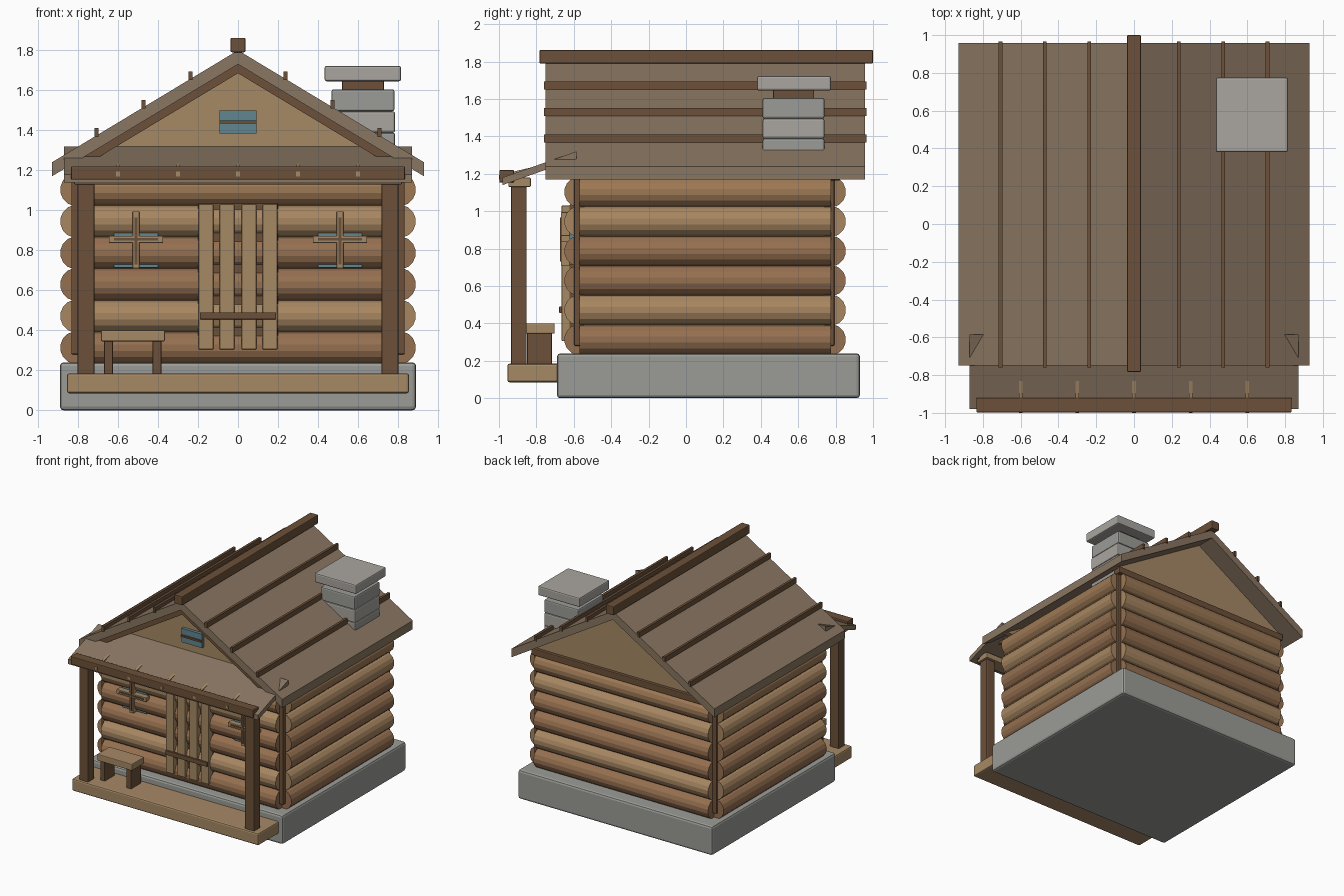
import bpy, math


def material(name, r, g, b):
    m = bpy.data.materials.new(name)
    m.diffuse_color = (r, g, b, 1)
    return m


DARK = material("dark_wood", 0.15, 0.08, 0.04)
LIGHT = material("light_wood", 0.38, 0.25, 0.13)
LOGS = [material("log_a", 0.30, 0.16, 0.08), material("log_b", 0.39, 0.24, 0.12),
        material("log_c", 0.34, 0.19, 0.09)]
ROOF = material("roof_wood", 0.25, 0.18, 0.12)
STONE = material("stone", 0.33, 0.33, 0.31)
CAP = material("cap_stone", 0.40, 0.38, 0.35)
GLASS = material("glass", 0.12, 0.24, 0.28)


def mesh(name, verts, faces, mat, bevel=0):
    me = bpy.data.meshes.new(name)
    me.from_pydata(verts, [], faces)
    me.materials.append(mat)
    ob = bpy.data.objects.new(name, me)
    bpy.context.collection.objects.link(ob)
    if bevel:
        mod = ob.modifiers.new("bevel", 'BEVEL')
        mod.width = bevel
        mod.segments = 2
    return ob


def prism(name, profile, place, a, b, mat, bevel=0):
    """Extrude a 2D profile from a to b; place maps (u, v, depth) to xyz."""
    n = len(profile)
    verts = [place(u, v, d) for d in (a, b) for u, v in profile]
    faces = [tuple(range(n))[::-1], tuple(range(n, 2 * n))]
    faces += [(i, (i + 1) % n, n + (i + 1) % n, n + i) for i in range(n)]
    ob = mesh(name, verts, faces, mat, bevel)
    import bmesh
    bm = bmesh.new()
    bm.from_mesh(ob.data)
    bmesh.ops.recalc_face_normals(bm, faces=bm.faces)
    bm.to_mesh(ob.data)
    bm.free()
    return ob


def along_y(u, v, d):
    return (u, d, v)


def along_x(u, v, d):
    return (d, u, v)


def box(name, x0, x1, y0, y1, z0, z1, mat, bevel=0.006):
    return prism(name, [(x0, z0), (x1, z0), (x1, z1), (x0, z1)], along_y, y0, y1, mat, bevel)


def circle(u, v, r, n=16):
    return [(u + r * math.cos(2 * math.pi * (i + .5) / n),
             v + r * math.sin(2 * math.pi * (i + .5) / n)) for i in range(n)]


# Foundation and porch deck
box("foundation", -0.89, 0.89, -0.69, 0.93, 0, 0.24, STONE, 0.018)
box("porch_deck", -0.855, 0.855, -0.955, -0.66, 0.085, 0.185, LIGHT, 0.012)

# Log walls around a dark core
box("wall_core", -0.76, 0.76, -0.53, 0.73, 0.2, 1.2, DARK, 0)
for i in range(6):
    z, mat = 0.313 + 0.158 * i, LOGS[(0, 1, 0, 0, 1, 2)[i]]
    for name, y in (("front_log", -0.568), ("back_log", 0.772)):
        prism(name, circle(y, z, 0.083), along_x, -0.8, 0.8, mat)
    for s in (-1, 1):
        prism("side_log", circle(s * 0.806, z, 0.083), along_y, -0.57, 0.775, mat)
for s in (-1, 1):
    for y in (-0.57, 0.765):
        box("corner_post", s * 0.805 - 0.028, s * 0.805 + 0.028, y - 0.028, y + 0.028,
            0.28, 1.18, DARK)
box("back_wall_plate", -0.84, 0.84, 0.75, 0.825, 1.165, 1.22, DARK)

# Gables
for name, y0, y1 in (("front_gable", -0.58, -0.53), ("back_gable", 0.75, 0.80)):
    prism(name, [(-0.86, 1.21), (0.86, 1.21), (0, 1.73)], along_y, y0, y1, LIGHT)
box("attic_window", -0.093, 0.093, -0.605, -0.575, 1.385, 1.5, GLASS, 0)
box("attic_window_bar", -0.093, 0.093, -0.618, -0.60, 1.435, 1.45, DARK, 0)

# Main roof, rakes, battens and ridge
for s in (-1, 1):
    prism("roof_slope", [(0, 1.73), (s * 0.93, 1.17), (s * 0.93, 1.24), (0, 1.80)],
          along_y, -0.75, 0.957, ROOF)
    prism("rake_board", [(0, 1.685), (s * 0.78, 1.215), (s * 0.78, 1.275), (0, 1.745)],
          along_y, -0.73, -0.68, DARK)
    for x in (0.237, 0.472, 0.707):
        z = 1.803 - 0.602 * x
        box("roof_batten", s * x - 0.01, s * x + 0.01, -0.76, 0.965, z - 0.01, z + 0.033, DARK, 0)
box("ridge_beam", -0.037, 0.037, -0.783, 1.0, 1.79, 1.862, DARK)

# Chimney
box("chimney_base", 0.475, 0.785, 0.41, 0.74, 1.22, 1.388, STONE, 0.01)
box("chimney_middle", 0.475, 0.785, 0.41, 0.74, 1.388, 1.495, CAP, 0.01)
box("chimney_top", 0.468, 0.782, 0.41, 0.74, 1.495, 1.605, STONE, 0.01)
box("chimney_neck", 0.52, 0.73, 0.465, 0.685, 1.6, 1.65, DARK)
box("chimney_cap", 0.433, 0.815, 0.38, 0.775, 1.645, 1.722, CAP, 0.01)

# Porch roof, beams and posts
prism("porch_roof", [(-0.98, 1.14), (-0.585, 1.28), (-0.585, 1.32), (-0.98, 1.18)],
      along_x, -0.87, 0.87, ROOF)
box("porch_fascia", -0.835, 0.835, -0.998, -0.92, 1.153, 1.22, DARK)
box("porch_header", -0.82, 0.82, -0.95, -0.83, 1.13, 1.18, LIGHT)
for x in (-0.6, -0.3, 0, 0.3, 0.6):
    prism("porch_rafter", [(-1.0, 1.17), (-0.6, 1.26), (-0.6, 1.286), (-1.0, 1.194)],
          along_x, x - 0.01, x + 0.01, LIGHT)
for s in (-1, 1):
    box("porch_post", s * 0.76 - 0.042, s * 0.76 + 0.042, -0.935, -0.852, 0.18, 1.135, DARK)

# Bench
box("bench_seat", -0.685, -0.365, -0.865, -0.702, 0.345, 0.4, LIGHT)
for x in (-0.647, -0.405):
    box("bench_leg", x - 0.022, x + 0.022, -0.85, -0.717, 0.18, 0.35, DARK)

# Plank door
box("door_backing", -0.2, 0.2, -0.625, -0.59, 0.3, 1.035, DARK)
for x in (-0.16, -0.055, 0.055, 0.16):
    box("door_plank", x - 0.037, x + 0.037, -0.665, -0.62, 0.305, 1.03, LIGHT, 0.004)
box("door_brace", -0.19, 0.19, -0.678, -0.66, 0.455, 0.49, DARK, 0.003)

# Windows with cross bars
for s in (-1, 1):
    x = s * 0.51
    box("window_glass", x - 0.11, x + 0.11, -0.625, -0.59, 0.715, 0.897, GLASS, 0)
    box("window_upright", x - 0.017, x + 0.017, -0.668, -0.62, 0.71, 0.995, LIGHT, 0.003)
    box("window_crossbar", x - 0.135, x + 0.135, -0.668, -0.62, 0.837, 0.872, LIGHT, 0.003)
    box("window_mullion", x - 0.007, x + 0.007, -0.674, -0.66, 0.73, 0.965, DARK, 0)
    box("window_rail", x - 0.11, x + 0.11, -0.674, -0.66, 0.848, 0.861, DARK, 0)
